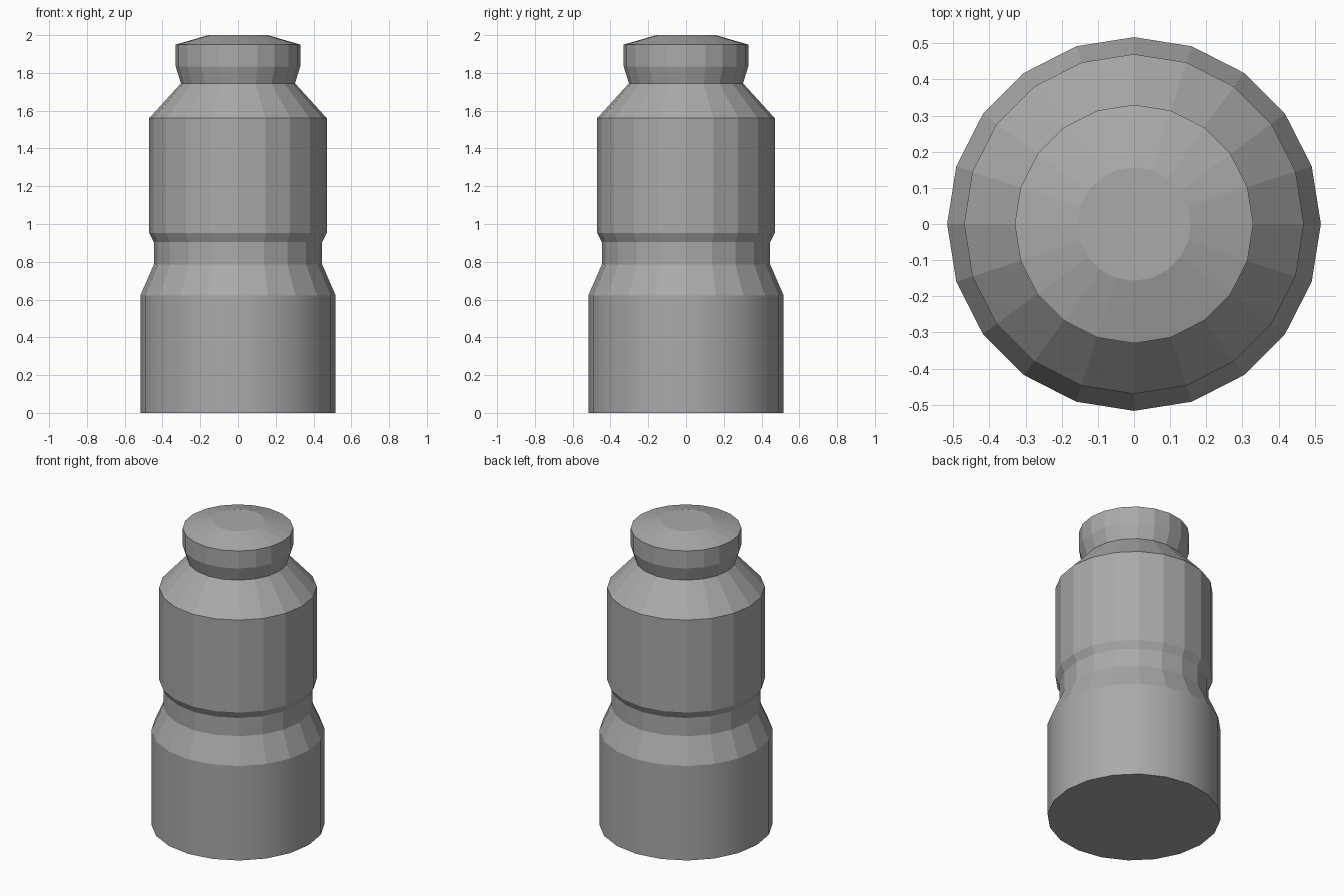
import bpy, bmesh, math

if "Cube" in bpy.data.objects:
    bpy.data.objects.remove(bpy.data.objects["Cube"])

SIDES = 20

grey = bpy.data.materials.new("mid_grey")
grey.diffuse_color = (0.4, 0.4, 0.4, 1)
grey.use_nodes = True
grey.node_tree.nodes["Principled BSDF"].inputs["Base Color"].default_value = grey.diffuse_color


def lathe(name, profile, cap_bottom=False, cap_top=False, smooth=False):
    """Turn a list of (radius, height) points around z."""
    bm = bmesh.new()
    rings = []
    for r, z in profile:
        rings.append([bm.verts.new((r * math.cos(math.tau * i / SIDES),
                                    r * math.sin(math.tau * i / SIDES), z))
                      for i in range(SIDES)])
    for low, high in zip(rings, rings[1:]):
        for i in range(SIDES):
            j = (i + 1) % SIDES
            face = bm.faces.new((low[i], low[j], high[j], high[i]))
            face.smooth = smooth
    if cap_bottom:
        bm.faces.new(rings[0][::-1])
    if cap_top:
        bm.faces.new(rings[-1])
    # keep the rim between wall and cap crisp
    for e in bm.edges:
        if len(e.link_faces) == 2 and e.calc_face_angle() > math.radians(30):
            e.smooth = False
    mesh = bpy.data.meshes.new(name)
    bm.to_mesh(mesh)
    bm.free()
    mesh.materials.append(grey)
    obj = bpy.data.objects.new(name, mesh)
    bpy.context.collection.objects.link(obj)
    return obj


# smooth lower cylinder
lathe("base", [(0.517, 0), (0.517, 0.622)], cap_bottom=True, smooth=True)

# faceted waist, body and shoulder
lathe("body", [(0.517, 0.622), (0.446, 0.785), (0.446, 0.905),
               (0.47, 0.952), (0.47, 1.56), (0.302, 1.745)])

# flared lid with a shallow bevelled top
lathe("lid", [(0.302, 1.745), (0.33, 1.835), (0.33, 1.95), (0.157, 2.0)],
      cap_top=True)
